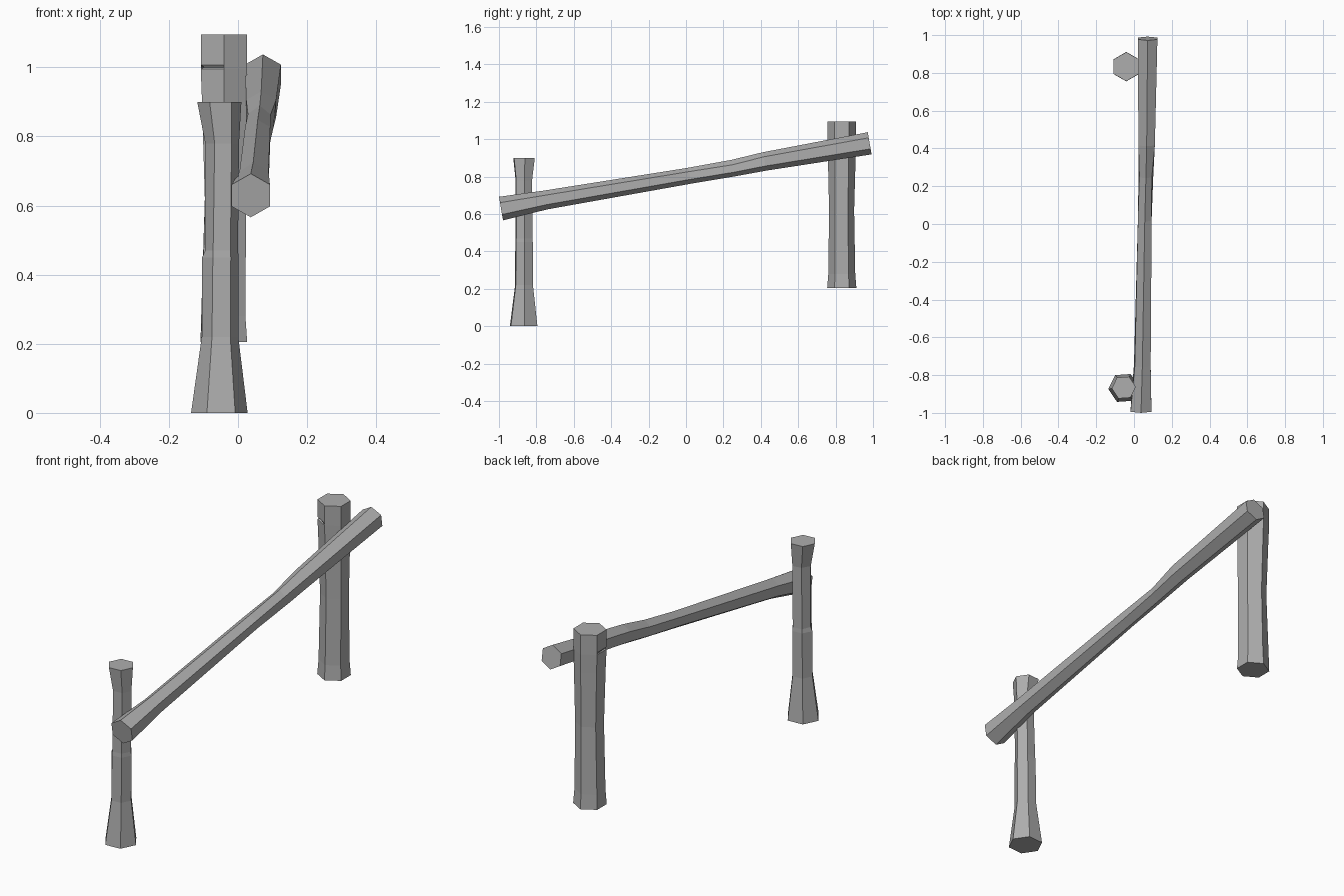
import bpy, bmesh
from math import cos, sin, radians, tau
from mathutils import Vector

cube = bpy.data.objects.get("Cube")
if cube:
    bpy.data.objects.remove(cube, do_unlink=True)

wood = bpy.data.materials.new("weathered_grey")
wood.use_nodes = True
GREY = (0.42, 0.42, 0.42, 1)
wood.diffuse_color = GREY
wood.node_tree.nodes["Principled BSDF"].inputs["Base Color"].default_value = GREY


def loft(name, rings, u, v, turn, dents):
    """Six-sided beam through rings of (centre, radius); dents scale single corners."""
    u, v = Vector(u).normalized(), Vector(v).normalized()
    bm = bmesh.new()
    loops = []
    for i, (centre, radius) in enumerate(rings):
        loop = []
        for k in range(6):
            a = radians(turn) + tau * k / 6
            r = radius * dents.get((i, k), 1)
            loop.append(bm.verts.new(Vector(centre) + r * (cos(a) * u + sin(a) * v)))
        loops.append(loop)
    for low, high in zip(loops, loops[1:]):
        for k in range(6):
            n = (k + 1) % 6
            bm.faces.new((low[k], low[n], high[n], high[k]))
    bm.faces.new(loops[0])
    bm.faces.new(loops[-1])
    bmesh.ops.recalc_face_normals(bm, faces=bm.faces)
    mesh = bpy.data.meshes.new(name)
    bm.to_mesh(mesh)
    bm.free()
    mesh.materials.append(wood)
    obj = bpy.data.objects.new(name, mesh)
    bpy.context.scene.collection.objects.link(obj)


X, Y = (1, 0, 0), (0, 1, 0)

# Front post: flared foot and head, chipped on its left-hand corner
loft("front_post", [
    ((-0.054, -0.868, 0), 0.082),
    ((-0.052, -0.866, 0.22), 0.053),
    ((-0.050, -0.866, 0.45), 0.052),
    ((-0.050, -0.866, 0.47), 0.050),
    ((-0.046, -0.867, 0.78), 0.049),
    ((-0.054, -0.866, 0.90), 0.064),
], X, Y, 4, {(2, 3): 1.04, (3, 3): 0.9, (4, 2): 0.92})

# Back post: thicker, slight waist, small notch near the head
loft("back_post", [
    ((-0.041, 0.833, 0.205), 0.078),
    ((-0.041, 0.833, 0.28), 0.072),
    ((-0.038, 0.832, 0.62), 0.067),
    ((-0.040, 0.833, 0.90), 0.074),
    ((-0.041, 0.833, 0.995), 0.077),
    ((-0.041, 0.833, 1.0), 0.077),
    ((-0.041, 0.833, 1.007), 0.077),
    ((-0.041, 0.833, 1.095), 0.077),
], X, Y, 30, {(5, 3): 0.85, (2, 5): 1.06, (1, 2): 1.05})

# Sloping rail: heavier ends, thin middle, worn upper edges
loft("rail", [
    ((0.037, -0.989, 0.629), 0.064),
    ((0.044, -0.75, 0.675), 0.051),
    ((0.057, 0.02, 0.806), 0.042),
    ((0.063, 0.25, 0.845), 0.045),
    ((0.067, 0.42, 0.881), 0.050),
    ((0.072, 0.982, 0.978), 0.060),
], X, (0, -0.17, 1), 30, {(3, 0): 0.8, (3, 2): 0.88, (1, 2): 0.9, (2, 4): 1.06})
